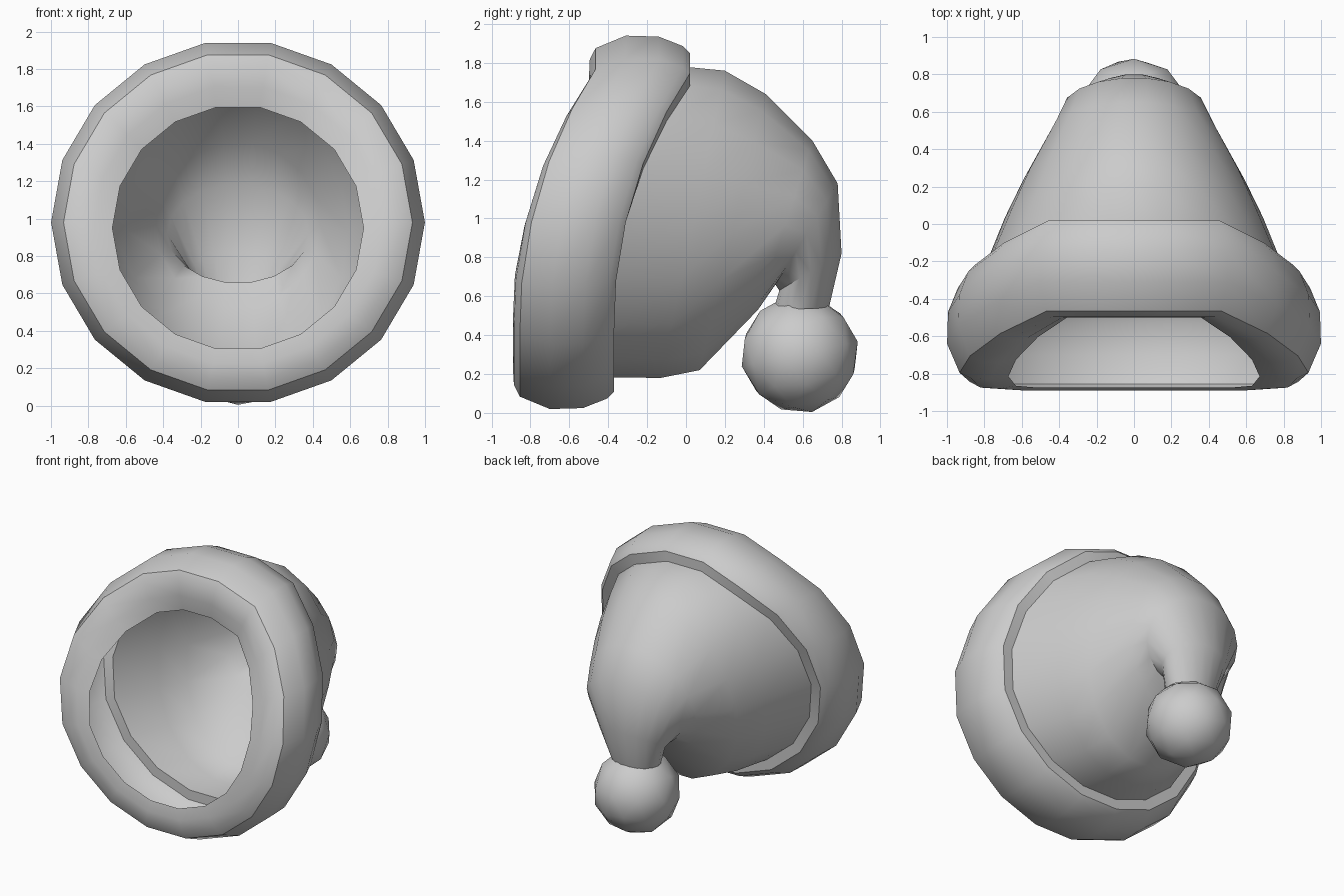
import bpy, math
from mathutils import Vector

if "Cube" in bpy.data.objects:
    bpy.data.objects.remove(bpy.data.objects["Cube"])

N = 18
ANGLES = [math.radians(10 + 20 * i) for i in range(N)]
# backward lean of the opening, by angle from the top (10, 30, 50 ... 170 degrees)
LEAN = [0.39, 0.39, 0.27, 0.15, 0.06, 0.01, 0, 0, 0]
LEAN = LEAN + LEAN[::-1]


def leaning_ring(r, y, cz=0.98):
    return [(r * 1.025 * math.sin(a), y + s, cz + r * math.cos(a))
            for a, s in zip(ANGLES, LEAN)]


def tilted_ring(top, bottom, half_width):
    t, b = Vector((0, *top)), Vector((0, *bottom))
    mid, half = (t + b) / 2, (t - b) / 2 / math.cos(ANGLES[0])
    return [mid + half * math.cos(a) + Vector((half_width * math.sin(a), 0, 0))
            for a in ANGLES]


def skin(name, rings):
    verts = [v for ring in rings for v in ring]
    faces = []
    for j in range(len(rings) - 1):
        for i in range(N):
            k = (i + 1) % N
            faces.append((j * N + i, j * N + k, (j + 1) * N + k, (j + 1) * N + i))
    mesh = bpy.data.meshes.new(name)
    mesh.from_pydata(verts, [], [f[::-1] for f in faces])
    mesh.update()
    ob = bpy.data.objects.new(name, mesh)
    bpy.context.collection.objects.link(ob)
    smooth(ob)
    return ob


def smooth(ob):
    bpy.ops.object.select_all(action='DESELECT')
    ob.select_set(True)
    bpy.context.view_layer.objects.active = ob
    bpy.ops.object.shade_smooth_by_angle(angle=math.radians(40))


# padded brim: open hole at the front, round outside, flat step at the back
brim = [leaning_ring(0.655, -0.875, 0.95), leaning_ring(0.75, -0.89, 0.965)]
brim += [leaning_ring(r, y) for r, y in [
    (0.85, -0.885), (0.91, -0.855), (0.975, -0.70), (0.97, -0.53),
    (0.92, -0.405), (0.885, -0.37), (0.81, -0.37)]]
skin("brim", brim)

# drooping crown: bends over the back and narrows down to the ball
crown = [leaning_ring(0.81, -0.37)]
crown += [tilted_ring(*s) for s in [
    ((0.20, 1.76), (-0.13, 0.18), 0.69),
    ((0.41, 1.64), (0.07, 0.22), 0.59),
    ((0.65, 1.40), (0.37, 0.53), 0.44),
    ((0.78, 1.18), (0.46, 0.66), 0.38),
    ((0.80, 0.82), (0.48, 0.63), 0.25),
    ((0.735, 0.54), (0.45, 0.53), 0.18)]]
skin("crown", crown)

# ball at the tip
bpy.ops.mesh.primitive_ico_sphere_add(subdivisions=2, radius=0.305,
                                      location=(0, 0.585, 0.303),
                                      rotation=(math.radians(12), 0, 0))
ball = bpy.context.object
ball.name = "tip_ball"
smooth(ball)
